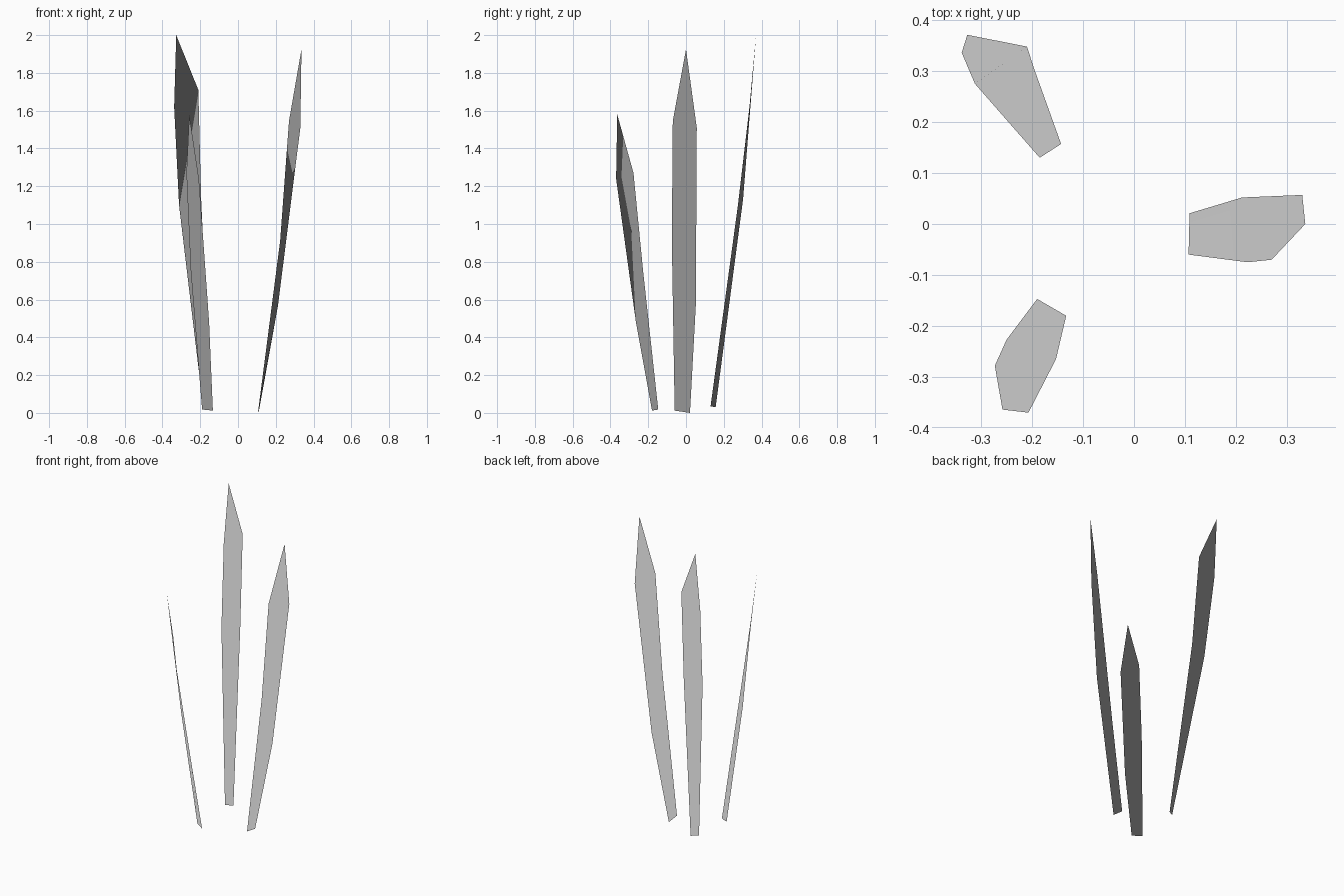
import bpy
import bmesh

if "Cube" in bpy.data.objects:
    bpy.data.objects.remove(bpy.data.objects["Cube"])


def blade(name, left, right, tip):
    """Flat tapered leaf: matching left/right edge points from base up, closed by a tip."""
    verts = [p for pair in zip(left, right) for p in pair] + [tip]
    n = len(left)
    faces = [(2 * i, 2 * i + 1, 2 * i + 3, 2 * i + 2) for i in range(n - 1)]
    faces.append((2 * n - 2, 2 * n - 1, 2 * n))
    mesh = bpy.data.meshes.new(name)
    mesh.from_pydata(verts, [], faces)
    mesh.update()
    # Turn the whole strip so its face side points upward
    if sum(p.normal.z * p.area for p in mesh.polygons) < 0:
        mesh.flip_normals()
    # Foliage shading: smooth, with every shading normal pointing straight up
    mesh.shade_smooth()
    mesh.normals_split_custom_set_from_vertices([(0, 0, 1)] * len(verts))
    obj = bpy.data.objects.new(name, mesh)
    bpy.context.collection.objects.link(obj)
    return obj


# Right-hand blade
blade("right_grass_blade",
      [(0.107, -0.06, 0.012), (0.223, -0.075, 0.91), (0.27, -0.07, 1.545)],
      [(0.109, 0.021, 0.0), (0.212, 0.052, 0.57), (0.33, 0.057, 1.51)],
      (0.336, 0.0, 1.925))

# Tall blade at the back left
blade("back_grass_blade",
      [(-0.185, 0.13, 0.035), (-0.312, 0.275, 1.10), (-0.338, 0.336, 1.62)],
      [(-0.143, 0.157, 0.03), (-0.195, 0.302, 1.13), (-0.21, 0.348, 1.71)],
      (-0.327, 0.371, 2.0))

# Short blade at the front left
blade("front_grass_blade",
      [(-0.19, -0.147, 0.018), (-0.25, -0.227, 0.75), (-0.273, -0.278, 1.27)],
      [(-0.133, -0.18, 0.012), (-0.153, -0.265, 0.48), (-0.207, -0.37, 1.24)],
      (-0.258, -0.364, 1.58))
